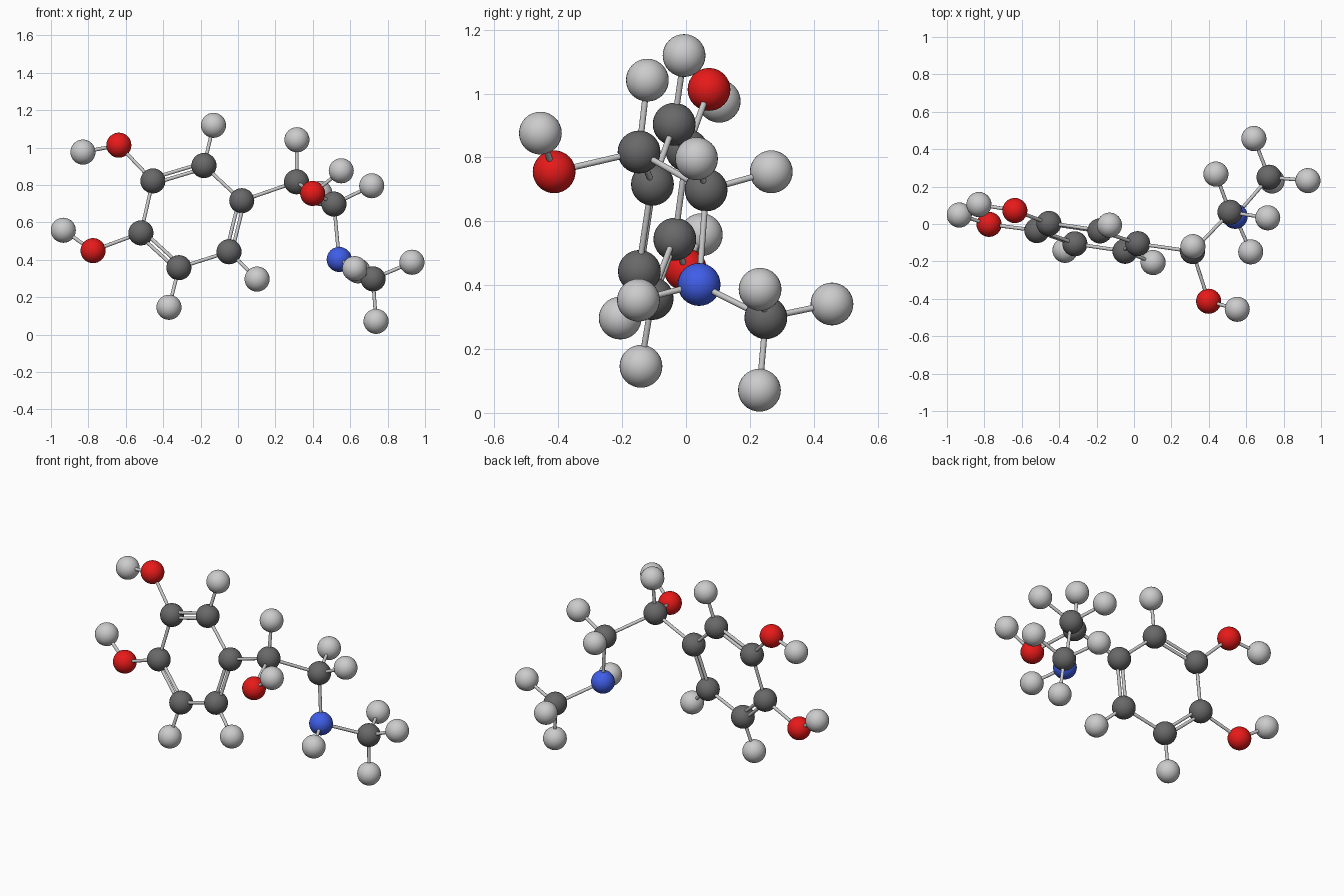
import bpy
from mathutils import Vector

if "Cube" in bpy.data.objects:
    bpy.data.objects.remove(bpy.data.objects["Cube"])

R_ATOM = 0.067
R_BOND = 0.0095


def material(name, rgb):
    m = bpy.data.materials.new(name)
    m.diffuse_color = (*rgb, 1)
    m.use_nodes = True
    m.node_tree.nodes["Principled BSDF"].inputs["Base Color"].default_value = m.diffuse_color
    return m


MATS = {
    "carbon": material("dark_grey", (0.14, 0.14, 0.14)),
    "hydrogen": material("light_grey", (0.55, 0.55, 0.55)),
    "oxygen": material("red", (0.8, 0.01, 0.01)),
    "nitrogen": material("blue", (0.05, 0.11, 0.8)),
}

# Atom centres; the first letter of each key gives the element
ATOMS = {
    # six-sided ring
    "c1": (0.02, -0.105, 0.716), "c2": (-0.182, -0.037, 0.904),
    "c3": (-0.455, 0.003, 0.822), "c4": (-0.519, -0.035, 0.544),
    "c5": (-0.316, -0.106, 0.358), "c6": (-0.048, -0.146, 0.443),
    "h2": (-0.131, -0.006, 1.119), "h5": (-0.369, -0.141, 0.146),
    "h6": (0.102, -0.206, 0.297),
    # two hydroxyls on the ring
    "o3": (-0.637, 0.072, 1.013), "h3": (-0.829, 0.104, 0.976),
    "o4": (-0.775, -0.002, 0.449), "h4": (-0.934, 0.048, 0.558),
    # side chain
    "c7": (0.313, -0.147, 0.817), "h7": (0.315, -0.121, 1.042),
    "o7": (0.399, -0.413, 0.755), "h7o": (0.552, -0.456, 0.876),
    "c8": (0.513, 0.063, 0.698), "h8a": (0.715, 0.033, 0.796),
    "h8b": (0.438, 0.267, 0.755),
    "n9": (0.541, 0.041, 0.402), "h9": (0.624, -0.149, 0.353),
    "c10": (0.722, 0.25, 0.298), "h10a": (0.93, 0.232, 0.387),
    "h10b": (0.738, 0.23, 0.071), "h10c": (0.641, 0.457, 0.341),
}
POS = {k: Vector(v) for k, v in ATOMS.items()}
ELEMENT = {"c": "carbon", "h": "hydrogen", "o": "oxygen", "n": "nitrogen"}

SINGLE = ("c1-c2 c3-c4 c5-c6 c2-h2 c5-h5 c6-h6 c3-o3 o3-h3 c4-o4 o4-h4 "
          "c1-c7 c7-h7 c7-o7 o7-h7o c7-c8 c8-h8a c8-h8b c8-n9 n9-h9 "
          "n9-c10 c10-h10a c10-h10b c10-h10c").split()
DOUBLE = "c2-c3 c4-c5 c6-c1".split()


def smooth(ob):
    for p in ob.data.polygons:
        p.use_smooth = len(p.vertices) <= 4


def atom(key):
    bpy.ops.mesh.primitive_uv_sphere_add(segments=32, ring_count=16,
                                         radius=R_ATOM, location=POS[key])
    ob = bpy.context.object
    ob.name = ELEMENT[key[0]] + "_atom_" + key[1:]
    ob.data.materials.append(MATS[ELEMENT[key[0]]])
    smooth(ob)


def stick(a, b, radius, name):
    d = b - a
    bpy.ops.mesh.primitive_cylinder_add(vertices=16, radius=radius,
                                        depth=d.length, location=(a + b) / 2)
    ob = bpy.context.object
    ob.rotation_euler = d.to_track_quat('Z', 'Y').to_euler()
    ob.name = name
    smooth(ob)


for key in POS:
    atom(key)

# Single bonds
for pair in SINGLE:
    a, b = pair.split("-")
    stick(POS[a], POS[b], R_BOND, "bond_" + a + "_" + b)

# Double bonds: two parallel sticks spread in the plane of the ring
normal = (POS["c3"] - POS["c1"]).cross(POS["c5"] - POS["c1"]).normalized()
for pair in DOUBLE:
    a, b = pair.split("-")
    side = (POS[b] - POS[a]).cross(normal).normalized() * 0.015
    for s in (-1, 1):
        stick(POS[a] + s * side, POS[b] + s * side, R_BOND,
              "double_bond_" + a + "_" + b)
